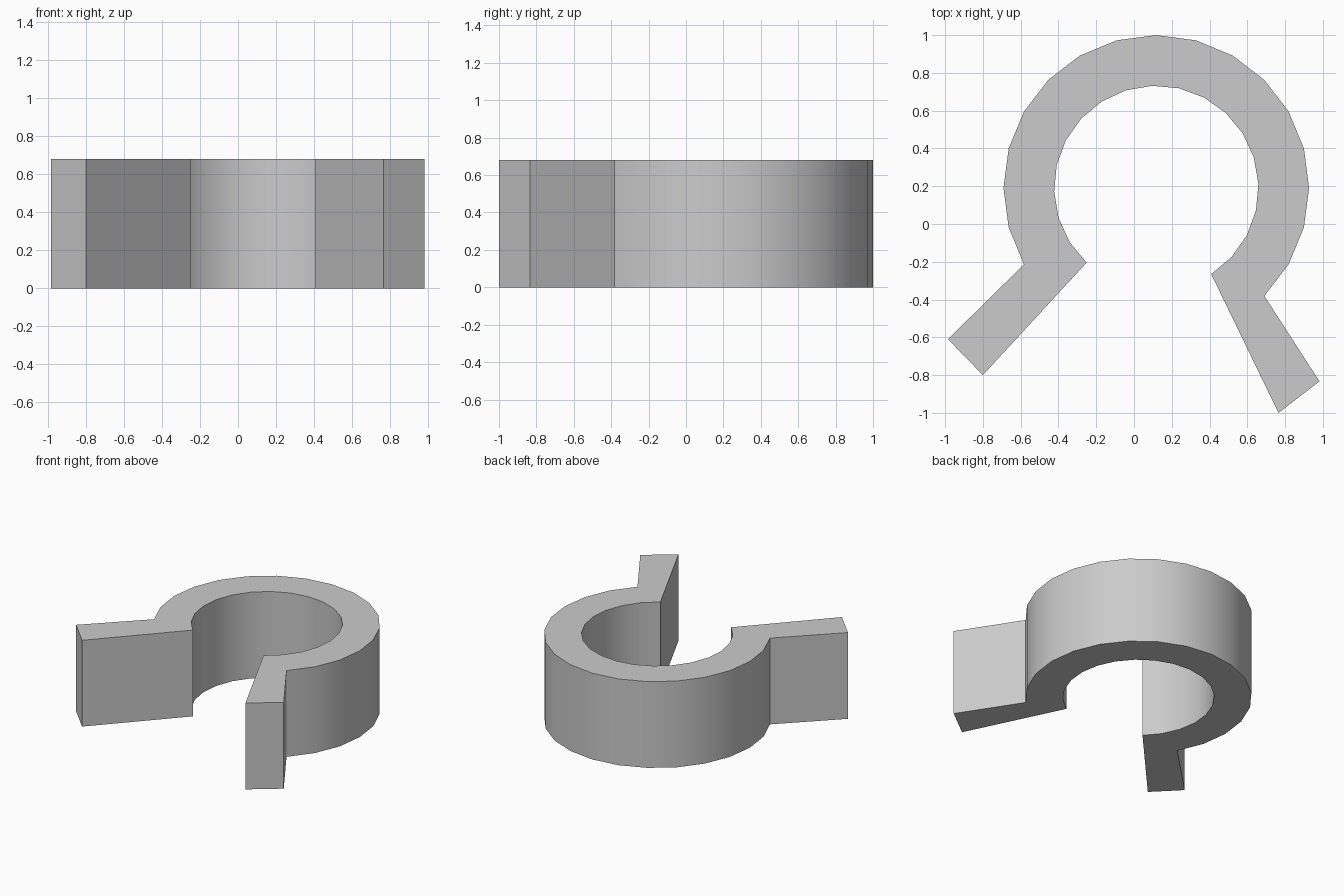
import bpy
import bmesh
from math import radians, cos, sin

cube = bpy.data.objects.get("Cube")
if cube:
    bpy.data.objects.remove(cube, do_unlink=True)

CENTRE = (0.118, 0.191)
HEIGHT = 0.68


def arc(radius, start, end, segments):
    """Points along a circular arc, angles in degrees."""
    angles = [radians(start + (end - start) * i / segments) for i in range(segments + 1)]
    return [(CENTRE[0] + radius * cos(a), CENTRE[1] + radius * sin(a)) for a in angles]


# Plain grey
grey = bpy.data.materials.new("plain_grey")
grey.use_nodes = True
colour = (0.6, 0.6, 0.6, 1)
grey.diffuse_color = colour
grey.node_tree.nodes["Principled BSDF"].inputs["Base Color"].default_value = colour

# Clip outline: outer arc, left arm tip, inner arc, right arm tip
outline = arc(0.809, -45, 210, 17)
outline += [(-0.985, -0.61), (-0.8, -0.8)]
outline += arc(0.541, 227, -57.5, 19)
outline += [(0.765, -1.0), (0.982, -0.833)]

# Extrude the outline upward into the open ring with splayed arms
bm = bmesh.new()
base = bm.faces.new([bm.verts.new((x, y, 0)) for x, y in outline])
raised = bmesh.ops.extrude_face_region(bm, geom=[base], use_keep_orig=True)
top_verts = [g for g in raised["geom"] if isinstance(g, bmesh.types.BMVert)]
bmesh.ops.translate(bm, verts=top_verts, vec=(0, 0, HEIGHT))
bmesh.ops.recalc_face_normals(bm, faces=bm.faces)
mesh = bpy.data.meshes.new("open_ring_clip")
bm.to_mesh(mesh)
bm.free()
mesh.materials.append(grey)

clip = bpy.data.objects.new("open_ring_clip", mesh)
bpy.context.collection.objects.link(clip)

# Smooth curved walls, crisp corners
bpy.ops.object.select_all(action='DESELECT')
clip.select_set(True)
bpy.context.view_layer.objects.active = clip
bpy.ops.object.shade_smooth_by_angle(angle=radians(30))
